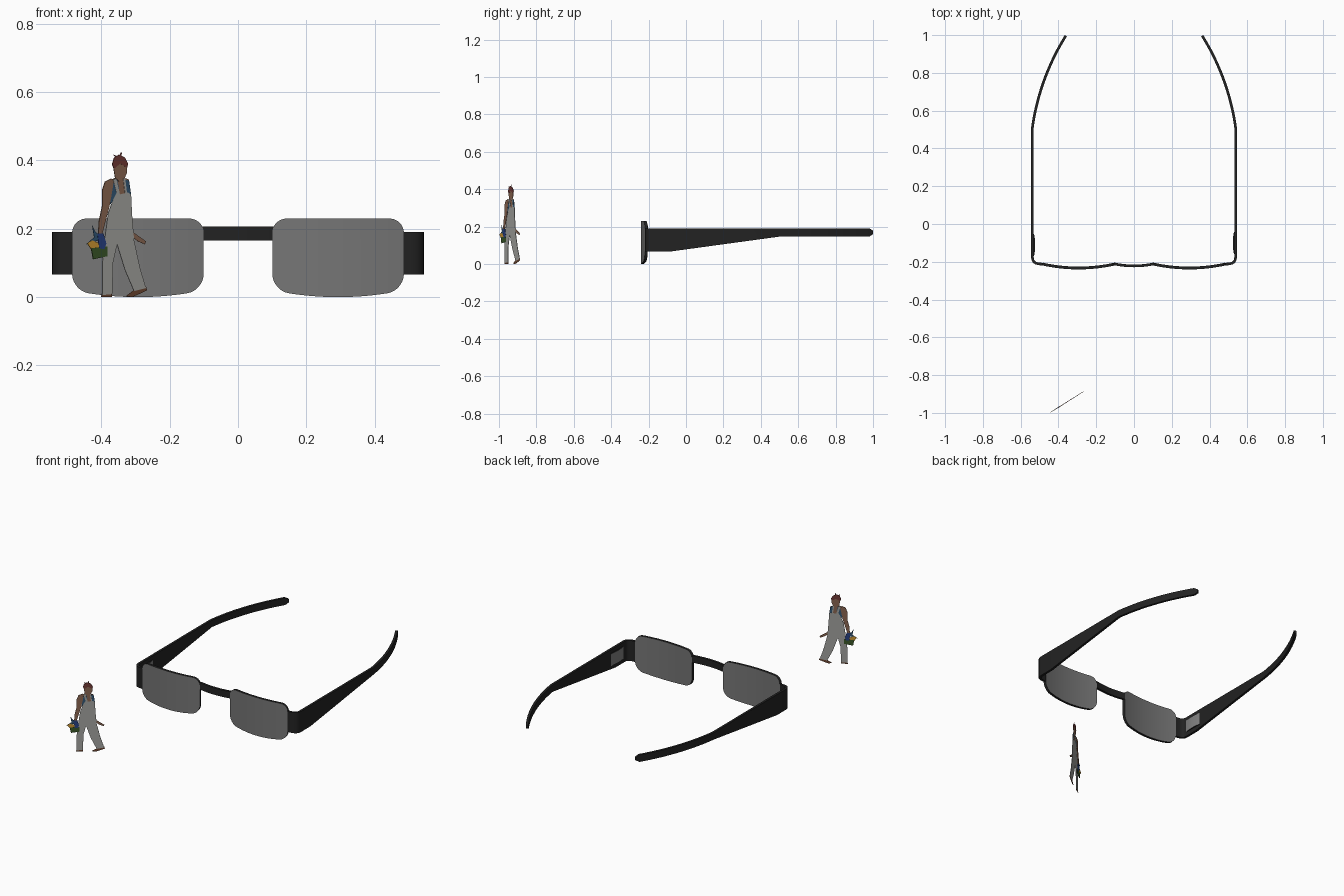
import bpy, bmesh, math
from mathutils import Vector

if "Cube" in bpy.data.objects:
    bpy.data.objects.remove(bpy.data.objects["Cube"])


def material(name, r, g, b):
    m = bpy.data.materials.new(name)
    m.diffuse_color = (r, g, b, 1)
    m.use_nodes = True
    m.node_tree.nodes["Principled BSDF"].inputs["Base Color"].default_value = m.diffuse_color
    return m


BLACK = material("black_frame", 0.016, 0.016, 0.016)
LENS = material("lens_grey", 0.18, 0.18, 0.18)
PAD = material("pad_grey", 0.22, 0.22, 0.22)


def finish(bm, name, mats, smooth):
    bmesh.ops.recalc_face_normals(bm, faces=bm.faces[:])
    me = bpy.data.meshes.new(name)
    bm.to_mesh(me)
    bm.free()
    ob = bpy.data.objects.new(name, me)
    bpy.context.collection.objects.link(ob)
    for m in mats:
        me.materials.append(m)
    if smooth:
        bpy.ops.object.select_all(action='DESELECT')
        ob.select_set(True)
        bpy.context.view_layer.objects.active = ob
        bpy.ops.object.shade_smooth_by_angle(angle=math.radians(30))
    return ob


def band(name, stations, thick, face_mat, side=1):
    """Upright band through stations (x, y, z_low, z_high); rim is black."""
    bm = bmesh.new()
    rings = []
    n = len(stations)
    for i, (x, y, lo, hi) in enumerate(stations):
        a, b = stations[max(i - 1, 0)], stations[min(i + 1, n - 1)]
        t = Vector((b[0] - a[0], b[1] - a[1])).normalized()
        ox, oy = -t.y * thick / 2, t.x * thick / 2
        rings.append([bm.verts.new((side * px, py, z)) for px, py, z in (
            (x - ox, y - oy, lo), (x + ox, y + oy, lo),
            (x + ox, y + oy, hi), (x - ox, y - oy, hi))])
    for p, q in zip(rings, rings[1:]):
        for k in range(4):
            f = bm.faces.new((p[k], p[(k + 1) % 4], q[(k + 1) % 4], q[k]))
            f.material_index = 0 if k in (1, 3) else 1
    for r in (rings[0], rings[-1]):
        bm.faces.new(r).material_index = 1
    return finish(bm, name, (face_mat, BLACK), True)


def corner(d, r):
    """Height lost to a rounded corner at distance d from the edge."""
    return r - math.sqrt(max(0, r * r - (r - d) ** 2)) if d < r else 0


# Lens outline: flat top, bowed bottom, rounded corners, curved in plan
lens = []
for i in range(41):
    u = -math.cos(math.pi * i / 40)
    x, d = 0.293 + 0.191 * u, 0.191 * (1 - abs(u))
    lens.append((x, -0.233 + 0.021 * u * u,
                 0.02 * u * u + corner(d, 0.048), 0.23 - corner(d, 0.042)))

# Temple: wraparound hinge end, tapering arm, inward curving tail
temple = [(x, y, 0.066, 0.19) for x, y in (
    (0.478, -0.213), (0.505, -0.211), (0.52, -0.207), (0.53, -0.2),
    (0.536, -0.19), (0.538, -0.175), (0.538, -0.09))]
ARC = 24
start, end = Vector((0.538, 0.51)), Vector((0.362, 0.997))
a0, a1 = math.radians(8), math.radians(32)
radius = (end - start).length / (2 * math.sin((a1 - a0) / 2))
for i in range(ARC + 1):
    a = a0 + (a1 - a0) * i / ARC
    x = start.x - radius * (math.cos(a0) - math.cos(a))
    y = start.y + radius * (math.sin(a) - math.sin(a0))
    cut = 0.012 if i == ARC else 0
    temple.append((x, y, 0.148 + cut, 0.19 - cut))

for s, side in ((-1, "left"), (1, "right")):
    band(side + "_lens", lens, 0.015, LENS, s)
    band(side + "_temple", temple, 0.014, BLACK, s)
    # Slightly domed pad on the inner face of the temple
    yc = -0.106 + 0.005 * s
    pad = [(0.527 + 0.006 * (i / 4 - 1) ** 2, yc + 0.058 * (i / 4 - 1), 0.092, 0.166)
           for i in range(9)]
    band(side + "_inner_pad", pad, 0.008, PAD, s)

# Bridge
band("bridge", [(0.105 * i / 8, -0.222 + 0.011 * (i / 8) ** 2, 0.165, 0.206)
                for i in range(-8, 9)], 0.014, BLACK)

# Flat cut-out scale figure, standing on a diagonal plane
SKIN = material("skin", 0.25, 0.13, 0.08)
HAIR = material("red_hair", 0.16, 0.04, 0.035)
CLOTH = material("overall_grey", 0.36, 0.36, 0.34)
BLUE = material("blue_shirt", 0.03, 0.09, 0.17)
NAVY = material("blue_glove", 0.02, 0.05, 0.22)
GREEN = material("green_basket", 0.04, 0.09, 0.02)
YELLOW = material("yellow_flowers", 0.6, 0.3, 0.03)
SHOE = material("brown_shoes", 0.15, 0.06, 0.03)


def cutout(name, mat, layer, pts):
    """Thin card from front-view outline points; higher layers show on top."""
    bm = bmesh.new()
    h = 0.0004 * layer
    sides = []
    for k in (-1, 1):
        vs = []
        for px, pz in pts:
            x = (px - 238.5) / 343
            y = -0.999 + 0.63 * (x + 0.445)
            vs.append(bm.verts.new((x - 0.53 * h * k, y + 0.85 * h * k,
                                    (297 - pz) / 343)))
        sides.append(vs)
        bm.faces.new(vs)
    a, b = sides
    for i in range(len(a)):
        bm.faces.new((a[i - 1], a[i], b[i], b[i - 1]))
    finish(bm, name, (mat,), False)


cutout("figure_chest", SKIN, 1, [(108, 180), (116, 177), (116, 172), (124, 172), (124, 177),
                                 (129, 179), (131, 194), (120, 200), (110, 196)])
cutout("figure_face", SKIN, 2, [(113, 165), (120, 161), (127, 165), (127, 172), (124, 179),
                                (119, 181), (115, 177)])
cutout("figure_hair", HAIR, 3, [(112, 164), (114, 157), (119, 154), (125, 157), (128, 163),
                                (127, 167), (120, 163), (114, 168)])
cutout("figure_hair_bow", HAIR, 1, [(113, 154), (119, 156), (121, 151.5), (122, 152),
                                    (121, 157), (117, 158)])
cutout("figure_shirt_left", BLUE, 2, [(113, 183), (117, 179), (119, 188), (116, 197),
                                      (110, 204), (111, 192)])
cutout("figure_shirt_right", BLUE, 2, [(124, 179), (129, 180), (131, 194), (127, 194)])
cutout("figure_overalls", CLOTH, 3, [
    (113, 199), (117, 191), (119, 194), (128, 192), (131, 194), (132, 215), (134, 240),
    (140, 268), (146, 288), (134, 291), (125, 270), (117, 244), (113, 262), (112, 294),
    (102, 295), (102, 265), (105, 235), (108, 213)])
cutout("figure_strap_left", CLOTH, 4, [(113, 179), (116, 178), (120, 195), (117, 195)])
cutout("figure_strap_right", CLOTH, 4, [(123, 178), (125, 178), (127, 194), (125, 194)])
cutout("figure_near_arm", SKIN, 4, [
    (105, 181), (111, 178), (113, 184), (111, 196), (109, 207), (105, 222), (102, 234),
    (98, 234), (99, 220), (102, 206), (102, 190)])
cutout("figure_far_hand", SKIN, 2, [(132, 231), (139, 236), (146, 241), (145, 244),
                                    (138, 241), (133, 237)])
cutout("figure_glove", NAVY, 5, [(97, 233), (103, 233), (106, 243), (104, 249), (99, 248)])
cutout("figure_basket", GREEN, 4, [(91, 248), (107, 246), (107, 256), (93, 259)])
cutout("figure_flowers", YELLOW, 3, [(87, 243), (92, 240), (99, 243), (100, 248), (91, 249)])
cutout("figure_leaf", BLUE, 2, [(92, 225), (95, 231), (99, 235), (98, 240), (86, 244),
                                (94, 237)])
cutout("figure_shoe_left", SHOE, 2, [(102, 293), (112, 293), (112, 297), (101, 297)])
cutout("figure_shoe_right", SHOE, 2, [(134, 290), (146, 286), (147, 290), (139, 294),
                                      (132, 297), (126, 296)])
